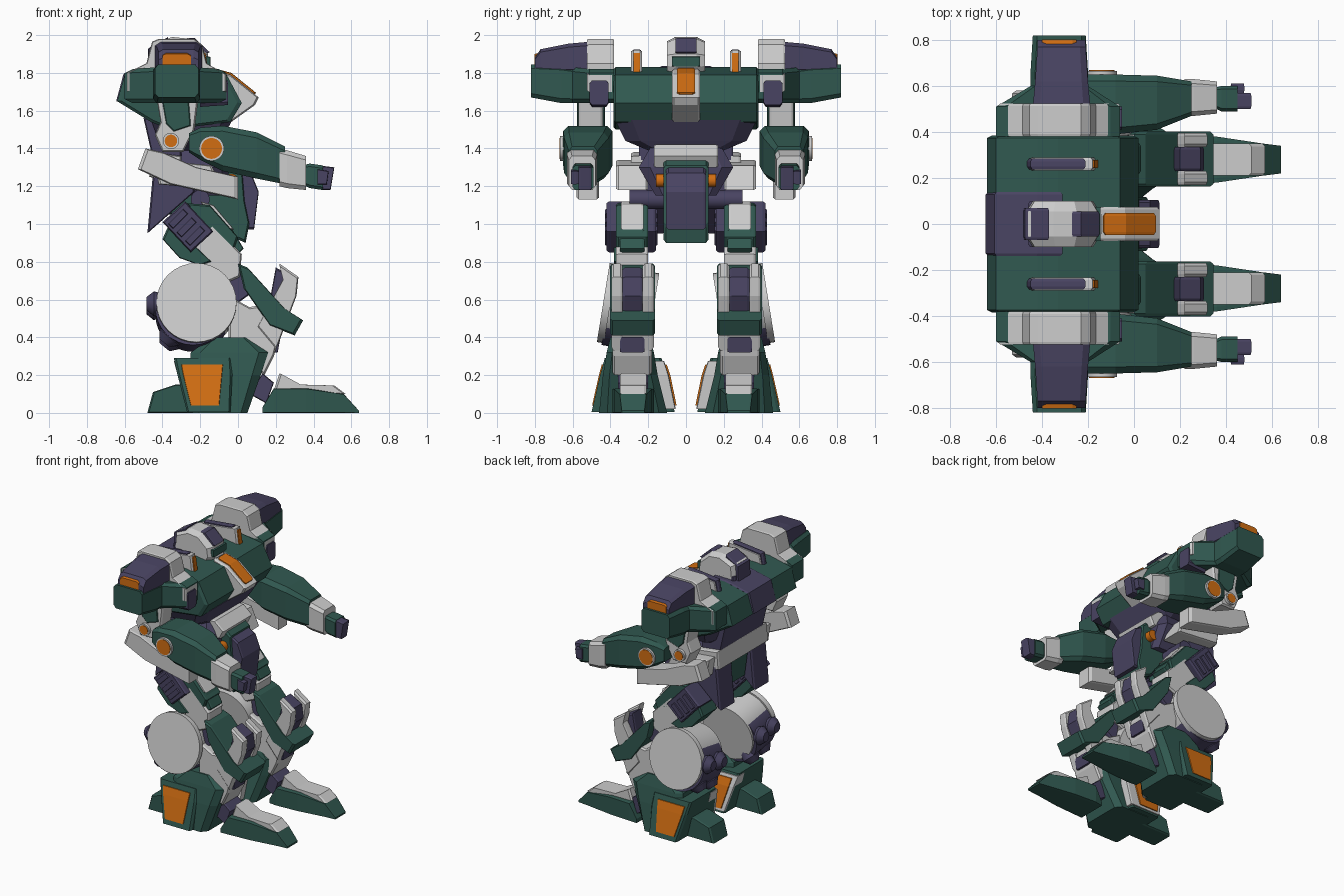
import bpy
import bmesh
from mathutils import Vector

cube = bpy.data.objects.get("Cube")
if cube:
    bpy.data.objects.remove(cube, do_unlink=True)


def make_material(name, red, green, blue):
    material = bpy.data.materials.new(name)
    material.use_nodes = True
    material.diffuse_color = (red, green, blue, 1)
    shader = next(n for n in material.node_tree.nodes if n.type == 'BSDF_PRINCIPLED')
    shader.inputs["Base Color"].default_value = (red, green, blue, 1)
    return material


WHITE = make_material("light grey armour", .61, .61, .61)
GREEN = make_material("dark green armour", .03, .098, .08)
PURPLE = make_material("dusky purple frame", .066, .057, .122)
ORANGE = make_material("orange lights", .64, .155, .006)


def build_rings(name, rings, material, mirror):
    """Skin a stack of matching rings and cap both ends."""
    bm = bmesh.new()
    loops = [[bm.verts.new(point) for point in ring] for ring in rings]
    for lower, upper in zip(loops, loops[1:]):
        for i in range(len(lower)):
            j = (i + 1) % len(lower)
            bm.faces.new((lower[i], lower[j], upper[j], upper[i]))
    bm.faces.new(loops[0])
    bm.faces.new(loops[-1])
    bmesh.ops.remove_doubles(bm, verts=bm.verts, dist=.0005)
    bmesh.ops.recalc_face_normals(bm, faces=bm.faces)
    return finish(name, bm, material, mirror)


def finish(name, bm, material, mirror):
    mesh = bpy.data.meshes.new(name)
    bm.to_mesh(mesh)
    bm.free()
    mesh.materials.append(material)
    part = bpy.data.objects.new(name, mesh)
    bpy.context.collection.objects.link(part)
    if mirror:
        modifier = part.modifiers.new("both sides", 'MIRROR')
        modifier.use_axis = (False, True, False)
    return part


def prism(name, material, inner, outer, profile, mirror=True, edge=.012, shrink=.93):
    """Extrude an x-z profile across y with softened side edges."""
    cx = sum(p[0] for p in profile) / len(profile)
    cz = sum(p[1] for p in profile) / len(profile)
    layers = [(inner, shrink), (inner + edge, 1), (outer - edge, 1), (outer, shrink)]
    rings = [[(cx + (x - cx) * s, y, cz + (z - cz) * s) for x, z in profile]
             for y, s in layers]
    return build_rings(name, rings, material, mirror)


def plate(name, material, half, profile):
    return prism(name, material, -half, half, profile, mirror=False)


def loft(name, material, axis, sections, cut=(.12, .12), mirror=True):
    """Join chamfered rectangles placed along one axis."""
    k = "xyz".index(axis)
    rings = []
    for t, a, b, c, d in sections:
        u, v = (b - a) * cut[0], (d - c) * cut[1]
        flat = [(a + u, c), (b - u, c), (b, c + v), (b, d - v),
                (b - u, d), (a + u, d), (a, d - v), (a, c + v)]
        rings.append([p[:k] + (t,) + p[k:] for p in flat])
    return build_rings(name, rings, material, mirror)


def drum(name, material, start, end, radius, tip=None, sides=32):
    start, end = Vector(start), Vector(end)
    turn = (end - start).to_track_quat('Z', 'Y').to_matrix().to_4x4()
    turn.translation = (start + end) / 2
    bm = bmesh.new()
    bmesh.ops.create_cone(bm, cap_ends=True, segments=sides, radius1=radius,
                          radius2=radius if tip is None else tip,
                          depth=(end - start).length, matrix=turn)
    part = finish(name, bm, material, True)
    bpy.ops.object.select_all(action='DESELECT')
    part.select_set(True)
    bpy.context.view_layer.objects.active = part
    bpy.ops.object.shade_smooth_by_angle()
    return part


# Head
prism("helmet", WHITE, -.1, .1, [(-.47, 1.84), (-.46, 1.94), (-.35, 1.99), (-.25, 1.98),
      (-.16, 1.9), (-.15, 1.83), (-.2, 1.74), (-.4, 1.74)], mirror=False, edge=.045, shrink=.82)
plate("head_crest", PURPLE, .055, [(-.27, 1.985), (-.23, 1.985), (-.15, 1.91), (-.2, 1.88)])
plate("helmet_back", PURPLE, .07, [(-.48, 1.82), (-.475, 1.93), (-.37, 1.99), (-.38, 1.8)])
plate("visor", GREEN, .075, [(-.2, 1.89), (-.145, 1.885), (-.145, 1.835), (-.2, 1.83)])
plate("chin", WHITE, .05, [(-.25, 1.83), (-.14, 1.825), (-.15, 1.76), (-.22, 1.74)])
plate("neck", PURPLE, .1, [(-.46, 1.78), (-.46, 1.86), (-.25, 1.84), (-.2, 1.74)])

# Chest and its centre panels
plate("chest", GREEN, .385, [(-.64, 1.65), (-.6, 1.79), (-.42, 1.83), (-.33, 1.83),
      (-.06, 1.79), (.02, 1.64), (-.04, 1.54), (-.36, 1.5), (-.46, 1.54)])
plate("back_panel", PURPLE, .14, [(-.645, 1.65), (-.606, 1.795), (-.42, 1.836), (-.31, 1.836),
      (-.4, 1.6)])
plate("chest_nose", WHITE, .075, [(-.15, 1.82), (-.04, 1.79), (.11, 1.67), (.09, 1.63),
      (-.05, 1.53), (-.15, 1.6)])
plate("chest_light", ORANGE, .047, [(-.14, 1.8), (-.13, 1.826), (-.035, 1.8), (.095, 1.695),
      (.08, 1.67)])
prism("shoulder_fin", WHITE, .232, .29, [(-.46, 1.8), (-.44, 1.89), (-.18, 1.92), (-.16, 1.76)])
prism("fin_cap", PURPLE, .238, .284, [(-.465, 1.82), (-.45, 1.9), (-.21, 1.925), (-.23, 1.8)])
prism("fin_light", ORANGE, .243, .279, [(-.19, 1.905), (-.172, 1.905), (-.154, 1.78), (-.19, 1.78)],
      edge=.002)

# Shoulder guards
prism("shoulder_cap", WHITE, .38, .525, [(-.59, 1.7), (-.59, 1.8), (-.485, 1.85), (-.455, 1.965),
      (-.42, 1.98), (-.23, 1.98), (-.19, 1.95), (-.165, 1.85), (-.06, 1.79), (-.06, 1.7)],
      shrink=.97)
loft("shoulder_guard", GREEN, "y", [(.38, -.6, -.06, 1.64, 1.82), (.51, -.6, -.06, 1.64, 1.82),
     (.6, -.45, -.2, 1.64, 1.83), (.66, -.45, -.2, 1.64, 1.84), (.82, -.44, -.21, 1.67, 1.845)],
     cut=(.08, .12))
loft("shoulder_hood", PURPLE, "y", [(.51, -.44, -.19, 1.8, 1.965), (.62, -.43, -.2, 1.8, 1.955),
     (.77, -.42, -.21, 1.8, 1.925), (.8, -.42, -.21, 1.8, 1.88)])
loft("shoulder_light", ORANGE, "y", [(.76, -.4, -.25, 1.83, 1.91),
     (.803, -.4, -.25, 1.83, 1.9)])
loft("shoulder_vent", PURPLE, "x", [(-.2, .41, .51, 1.62, 1.77), (-.052, .41, .51, 1.63, 1.76)])

# Upper arm, elbow and elbow blade
prism("upper_arm", WHITE, .44, .57, [(-.43, 1.66), (-.21, 1.66), (-.23, 1.5), (-.29, 1.38),
      (-.4, 1.38), (-.44, 1.47), (-.41, 1.54)])
prism("upper_arm_inset", GREEN, .43, .577, [(-.4, 1.645), (-.26, 1.645), (-.25, 1.52),
      (-.34, 1.49), (-.38, 1.53)], edge=.004)
prism("elbow_blade", WHITE, .46, .58, [(-.49, 1.4), (-.53, 1.29), (-.36, 1.21), (0, 1.13),
      (0, 1.25), (-.22, 1.3), (-.4, 1.38)])
drum("elbow_pin", WHITE, (-.355, .5, 1.44), (-.355, .59, 1.44), .043)
drum("elbow_pin_light", ORANGE, (-.355, .5, 1.44), (-.355, .593, 1.44), .033)

# Forearm and hand
loft("forearm", GREEN, "x", [(-.26, .43, .63, 1.38, 1.48), (-.2, .4, .65, 1.34, 1.51),
     (-.08, .39, .65, 1.28, 1.52), (.1, .41, .645, 1.24, 1.485), (.25, .47, .62, 1.21, 1.41)],
     cut=(.11, .12))
loft("wrist", WHITE, "x", [(.22, .47, .63, 1.2, 1.4), (.26, .47, .63, 1.19, 1.39),
     (.36, .48, .62, 1.18, 1.36)])
drum("forearm_disc", WHITE, (-.14, .5, 1.4), (-.14, .666, 1.4), .066)
drum("forearm_disc_light", ORANGE, (-.14, .5, 1.4), (-.14, .669, 1.4), .055)
loft("palm", GREEN, "x", [(.34, .51, .59, 1.21, 1.31), (.38, .49, .6, 1.19, 1.32),
     (.45, .49, .6, 1.18, 1.31)])
prism("fingers", PURPLE, .5, .57, [(.43, 1.31), (.51, 1.3), (.49, 1.18), (.44, 1.18)])
prism("thumb", PURPLE, .57, .61, [(.42, 1.29), (.48, 1.28), (.47, 1.21), (.42, 1.21)])

# Waist and hips
loft("abdomen", PURPLE, "z", [(1.39, -.4, -.12, -.2, .2), (1.44, -.42, -.09, -.32, .32),
     (1.55, -.46, -.03, -.375, .375)], mirror=False)
loft("waist", PURPLE, "z", [(1.15, -.33, -.05, -.16, .16), (1.3, -.33, -.05, -.25, .25),
     (1.42, -.36, -.1, -.18, .18)], mirror=False)
plate("belly_plate", WHITE, .17, [(-.2, 1.42), (-.07, 1.42), (.0, 1.36), (-.03, 1.3), (-.2, 1.3)])
plate("lower_back", PURPLE, .25, [(-.5, 1.56), (-.45, 1.34), (-.3, 1.34), (-.3, 1.56)])
prism("side_skirt", WHITE, .2, .37, [(-.44, 1.34), (-.14, 1.31), (-.08, 1.18), (-.42, 1.21)])
plate("rear_belt", WHITE, .29, [(-.46, 1.38), (-.47, 1.25), (-.3, 1.2), (-.3, 1.36)])
prism("rear_skirt", PURPLE, .11, .29, [(-.45, 1.27), (-.48, .95), (-.23, 1.17), (-.22, 1.27)])
plate("rear_skirt_centre", GREEN, .11, [(-.44, 1.27), (-.41, 1.05), (-.22, 1.05), (-.2, 1.27)])
plate("pelvis", GREEN, .118, [(-.2, 1.3), (-.03, 1.35), (.02, 1.31), (.035, 1.12), (.06, 1.0),
      (.04, .9), (-.05, .94), (-.18, 1.12)])
plate("pelvis_front", PURPLE, .105, [(.0, 1.31), (.07, 1.27), (.11, 1.17), (.085, .97), (.03, .97)])
drum("hip_light", ORANGE, (-.035, .05, 1.23), (-.035, .16, 1.23), .035)
drum("hip_axle", PURPLE, (-.2, .05, 1.13), (-.2, .3, 1.13), .05)

# Thigh
prism("thigh_frame", PURPLE, .16, .42, [(-.4, 1.01), (-.28, 1.12), (-.13, .96), (-.25, .85)])
for step in range(3):
    shift = step * .045
    prism("thigh_rib", PURPLE, .15, .43, [(-.37 + shift, 1.0 - shift), (-.29 + shift, 1.08 - shift),
          (-.265 + shift, 1.055 - shift), (-.345 + shift, .975 - shift)])
prism("thigh", WHITE, .2, .37, [(-.26, .87), (-.14, 1.0), (.02, .84), (.01, .72), (-.08, .68)])
prism("thigh_side", GREEN, .2, .37, [(-.27, 1.11), (-.15, 1.1), (.0, .93), (-.02, .87), (-.14, .92)])
prism("thigh_front", WHITE, .225, .345, [(-.2, 1.12), (-.13, 1.1), (-.02, .97), (-.1, .97)])
prism("thigh_top", GREEN, .22, .35, [(-.16, .98), (-.03, .97), (.03, .87), (-.04, .8)])
prism("thigh_back", GREEN, .2, .38, [(-.4, .92), (-.36, 1.01), (-.14, .8), (-.2, .78), (-.31, .82)])
prism("knee_joint", PURPLE, .22, .35, [(-.06, .78), (.0, .8), (.08, .64), (-.03, .56)])

# Lower leg
prism("shin", WHITE, .18, .39, [(-.05, .62), (.06, .56), (.18, .58), (.22, .42), (.19, .3),
      (.14, .2), (-.05, .3)])
for inner, outer in ((.17, .23), (.335, .395)):
    prism("knee_fin", WHITE, inner, outer, [(.22, .79), (.32, .72), (.31, .62), (.2, .33),
          (.1, .45), (.18, .6), (.24, .71)])
prism("knee_core", PURPLE, .23, .335, [(.2, .77), (.29, .72), (.305, .62), (.22, .45), (.16, .55)])
prism("knee_strut", GREEN, .163, .402, [(0, .79), (.05, .77), (.25, .55), (.345, .49), (.3, .41),
      (.17, .46), (.03, .66)])
prism("shin_insert", PURPLE, .22, .35, [(.18, .41), (.225, .4), (.21, .32), (.16, .32)])

# Calf booster drum, tilted to face slightly upward, with thrusters
hub = Vector((-.22, .43, .583))
axle = Vector((0, .987, .16))
drum("booster", WHITE, hub - axle * .26, hub, .2)
drum("booster_face", WHITE, hub - axle * .03, hub + axle * .008, .212)
lowered = hub + Vector((-.018, 0, -.024))
drum("booster_underside", PURPLE, lowered - axle * .24, lowered - axle * .015, .2)
for direction in (Vector((-1, 0, .02)), Vector((-.64, 0, -.77))):
    for side in (.06, .19):
        base = hub - axle * side
        drum("thruster", PURPLE, base + direction * .17, base + direction * .225, .05, .066, 12)
        drum("thruster_tip", PURPLE, base + direction * .225, base + direction * .265, .066, .035, 12)

# Foot
loft("ankle_guard", GREEN, "z", [(0, -.24, .05, .1, .46), (.2, -.26, .12, .15, .44),
     (.32, -.25, .16, .17, .42), (.4, -.14, .05, .19, .4)])
loft("foot_side", GREEN, "z", [(.005, -.27, -.04, .06, .5), (.2, -.32, -.03, .1, .455),
     (.29, -.34, -.035, .13, .43)], cut=(.04, .04))
loft("foot_inner_frame", WHITE, "z", [(.02, -.27, -.025, .054, .15), (.2, -.32, -.015, .091, .2),
     (.275, -.34, -.02, .116, .2)], cut=(.04, .04))
loft("foot_light", ORANGE, "z", [(.04, -.25, -.1, .05, .497), (.2, -.29, -.085, .083, .461),
     (.255, -.3, -.08, .102, .446)], cut=(.01, .01))
prism("ankle", PURPLE, .2, .36, [(.06, .1), (.13, .21), (.19, .16), (.15, .05)])
loft("toe", GREEN, "x", [(.13, .18, .39, 0, .03), (.19, .17, .39, 0, .13), (.36, .18, .38, 0, .13),
     (.56, .21, .35, 0, .1), (.64, .22, .34, 0, .012)], cut=(.1, .02))
prism("toe_cap", WHITE, .21, .35, [(.19, .12), (.22, .21), (.33, .15), (.51, .145), (.57, .1)])
prism("heel", GREEN, .19, .37, [(-.48, 0), (-.45, .11), (-.33, .15), (-.22, .15), (-.22, 0)])
